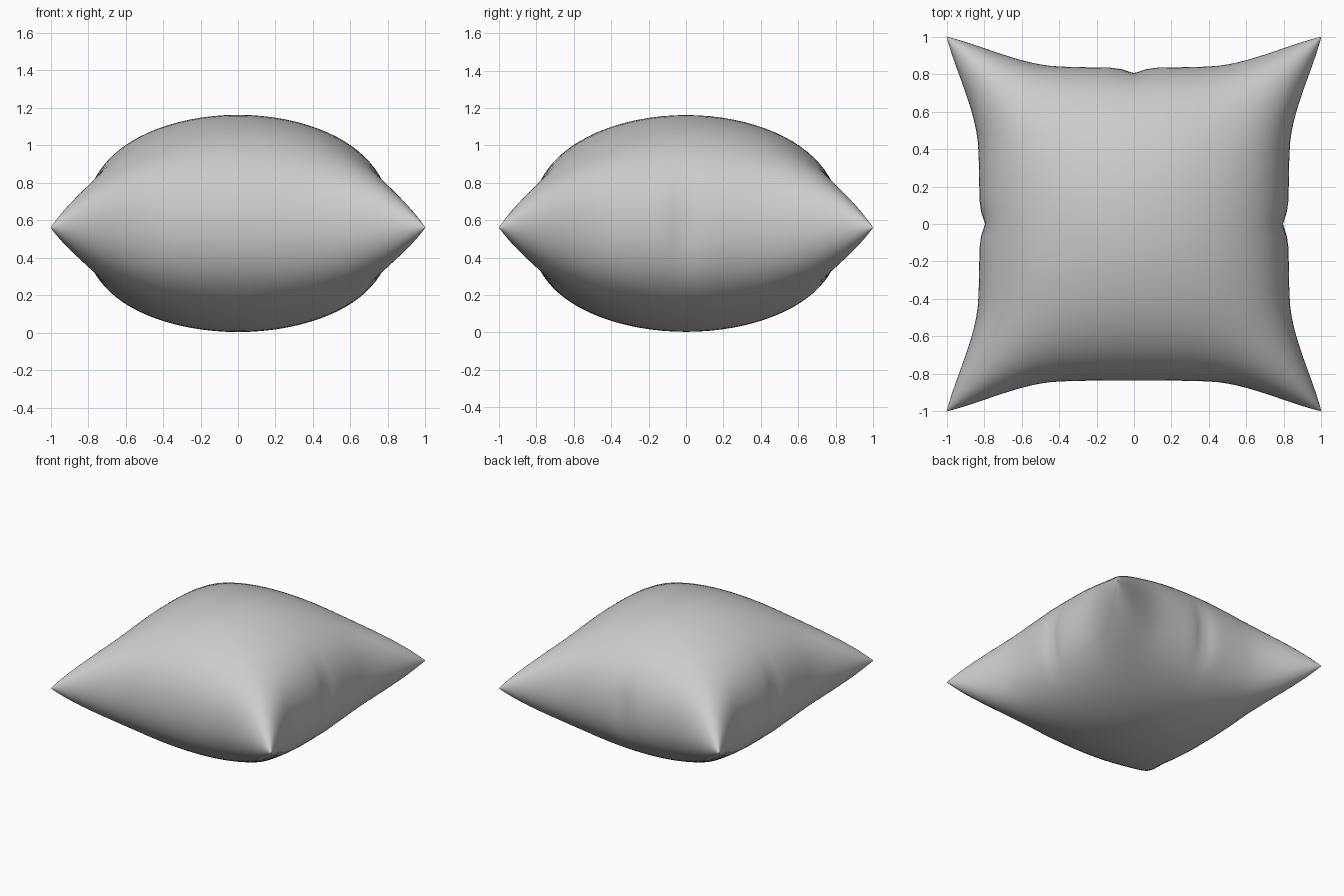
import bpy, bmesh
from math import sin, pi, sqrt, exp

if "Cube" in bpy.data.objects:
    bpy.data.objects.remove(bpy.data.objects["Cube"])

N = 48          # grid cells per side
SEAM = 0.56     # height of the corner tips
UP, DOWN = 0.602, 0.557


def dent(t, depth):
    # small pucker at the middle of an edge
    return depth * exp(-(t / 0.06) ** 2)


def flare(t):
    # how far an edge spreads outward toward its corner (0 middle, 1 corner)
    t = abs(t)
    k = max(0, (t - 0.4) / 0.6)
    return 0.5 * t ** 3 + 0.5 * k * k * (3 - 2 * k)


def sheet_point(s, t, bulge):
    # inflated cushion: elliptical middle, conical blunt corners
    u, v = sin(s * pi / 2), sin(t * pi / 2)
    pinch_x = 0.175 * (1 - flare(v)) * u * u
    pinch_y = 0.165 * (1 - flare(u)) * v * v
    x = u * (1 - pinch_x - dent(v, 0.03) * u ** 8)
    y = v * (1 - pinch_y - (dent(u, 0.03) * v ** 8 if v > 0 else 0))
    h = sqrt(max(0.0, (1 - u * u) * (1 - v * v)))
    r = (u * u + v * v) / 2
    h *= 1 + 0.28 * (u * v) ** 2 - 0.24 * r * (1 - r)
    return x, y, SEAM + bulge * h


# Upper and lower sheets
bm = bmesh.new()
for bulge in (UP, -DOWN):
    made = bmesh.ops.create_grid(bm, x_segments=N, y_segments=N, size=1)
    for vert in made["verts"]:
        s = max(-1, min(1, vert.co.x))
        t = max(-1, min(1, vert.co.y))
        vert.co = sheet_point(s, t, bulge)

# Join the sheets along the seam
bmesh.ops.remove_doubles(bm, verts=bm.verts, dist=0.00005)
bmesh.ops.recalc_face_normals(bm, faces=bm.faces)
for face in bm.faces:
    face.smooth = True

mesh = bpy.data.meshes.new("cushion")
bm.to_mesh(mesh)
bm.free()
cushion = bpy.data.objects.new("cushion", mesh)
bpy.context.collection.objects.link(cushion)
